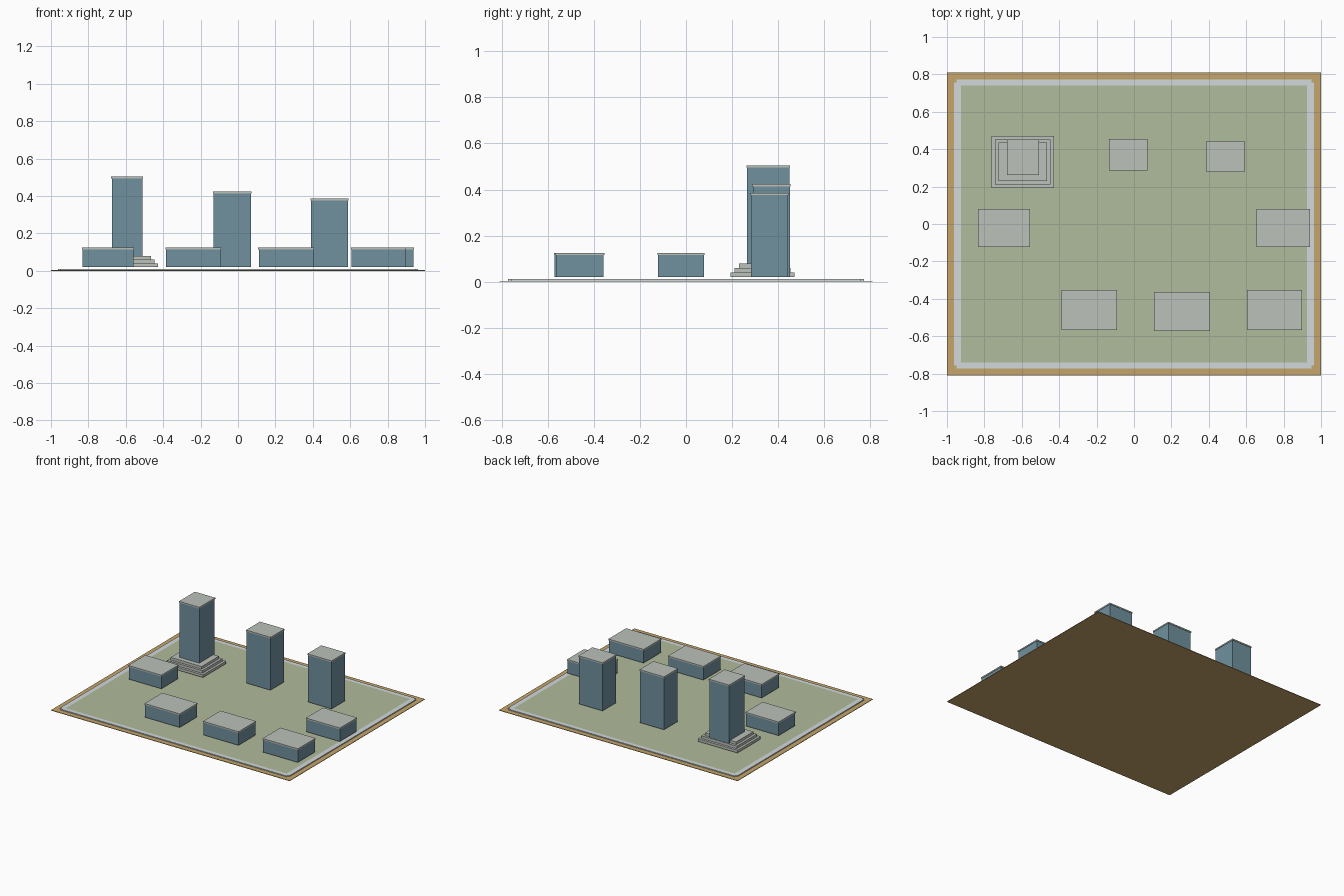
import bpy
import bmesh
from mathutils import Matrix, Vector

cube = bpy.data.objects.get("Cube")
if cube:
    bpy.data.objects.remove(cube, do_unlink=True)


def material(name, rgb):
    """Flat material from an 8-bit display colour."""
    def linear(c):
        c /= 255
        return c / 12.92 if c < 0.04 else ((c + 0.055) / 1.055) ** 2.4
    colour = [linear(c) for c in rgb] + [1]
    mat = bpy.data.materials.new(name)
    mat.use_nodes = True
    mat.diffuse_color = colour
    bsdf = mat.node_tree.nodes["Principled BSDF"]
    bsdf.inputs["Base Color"].default_value = colour
    bsdf.inputs["Roughness"].default_value = 0.9
    return mat


SAND = material("sand", (198, 166, 108))
GRASS = material("grass green", (176, 188, 156))
PATH = material("pale paving", (210, 217, 219))
WALL = material("blue grey wall", (112, 145, 158))
STONE = material("light grey stone", (188, 193, 187))


def box(name, mat, x, y, z):
    """Box between the given (low, high) limits on each axis."""
    limits = (x, y, z)
    centre = Vector([(a + b) / 2 for a, b in limits])
    size = Vector([b - a for a, b in limits])
    bm = bmesh.new()
    bmesh.ops.create_cube(bm, size=1, matrix=Matrix.LocRotScale(centre, None, size))
    mesh = bpy.data.meshes.new(name)
    bm.to_mesh(mesh)
    bm.free()
    mesh.materials.append(mat)
    obj = bpy.data.objects.new(name, mesh)
    bpy.context.collection.objects.link(obj)
    return obj


FLOOR = 0.02    # underside of every building
ROOF = 0.01     # roof slab thickness
LIP = 0.003     # roof overhang


def building(name, x, y, top):
    box(name + "_walls", WALL, (x[0] + LIP, x[1] - LIP),
        (y[0] + LIP, y[1] - LIP), (FLOOR, top - ROOF))
    box(name + "_roof", STONE, x, y, (top - ROOF, top))


# Ground layers
box("ground", SAND, (-1, 1), (-0.81, 0.81), (0, 0.004))
box("lawn", GRASS, (-0.925, 0.925), (-0.74, 0.74), (0.004, 0.011))

# Paved border of four strips, leaving small notches at the corners
for side, label in ((1, "left"), (-1, "right")):
    box("path_" + label, PATH, sorted((side * 0.925, side * 0.962)),
        (-0.757, 0.757), (0.004, 0.011))
for side, label in ((1, "back"), (-1, "front")):
    ys = sorted((side * 0.74, side * 0.772))
    box("path_" + label, PATH, (-0.925, 0.925), ys, (0.004, 0.011))
    for end in (1, -1):
        outer = sorted((side * 0.757, side * 0.772))
        box("path_corner", PATH, sorted((end * 0.925, end * 0.948)),
            outer, (0.004, 0.011))

# Stepped plinth below the tallest tower
for i in range(3):
    inset = 0.018 * i
    box("plinth_step", STONE, (-0.761 + inset, -0.429 - inset),
        (0.193 + inset, 0.471 - inset), (FLOOR + 0.02 * i, FLOOR + 0.02 * (i + 1)))

# Towers along the back
building("tall_tower", (-0.678, -0.507), (0.262, 0.452), 0.505)
building("middle_tower", (-0.134, 0.072), (0.287, 0.454), 0.423)
building("short_tower", (0.387, 0.59), (0.278, 0.445), 0.386)

# Low blocks at the sides and front
LOW = 0.125
building("right_block", (-0.834, -0.555), (-0.124, 0.081), LOW)
building("left_block", (0.656, 0.941), (-0.124, 0.081), LOW)
building("front_right_block", (-0.387, -0.091), (-0.567, -0.354), LOW)
building("front_middle_block", (0.108, 0.406), (-0.573, -0.363), LOW)
building("front_left_block", (0.603, 0.899), (-0.567, -0.354), LOW)
